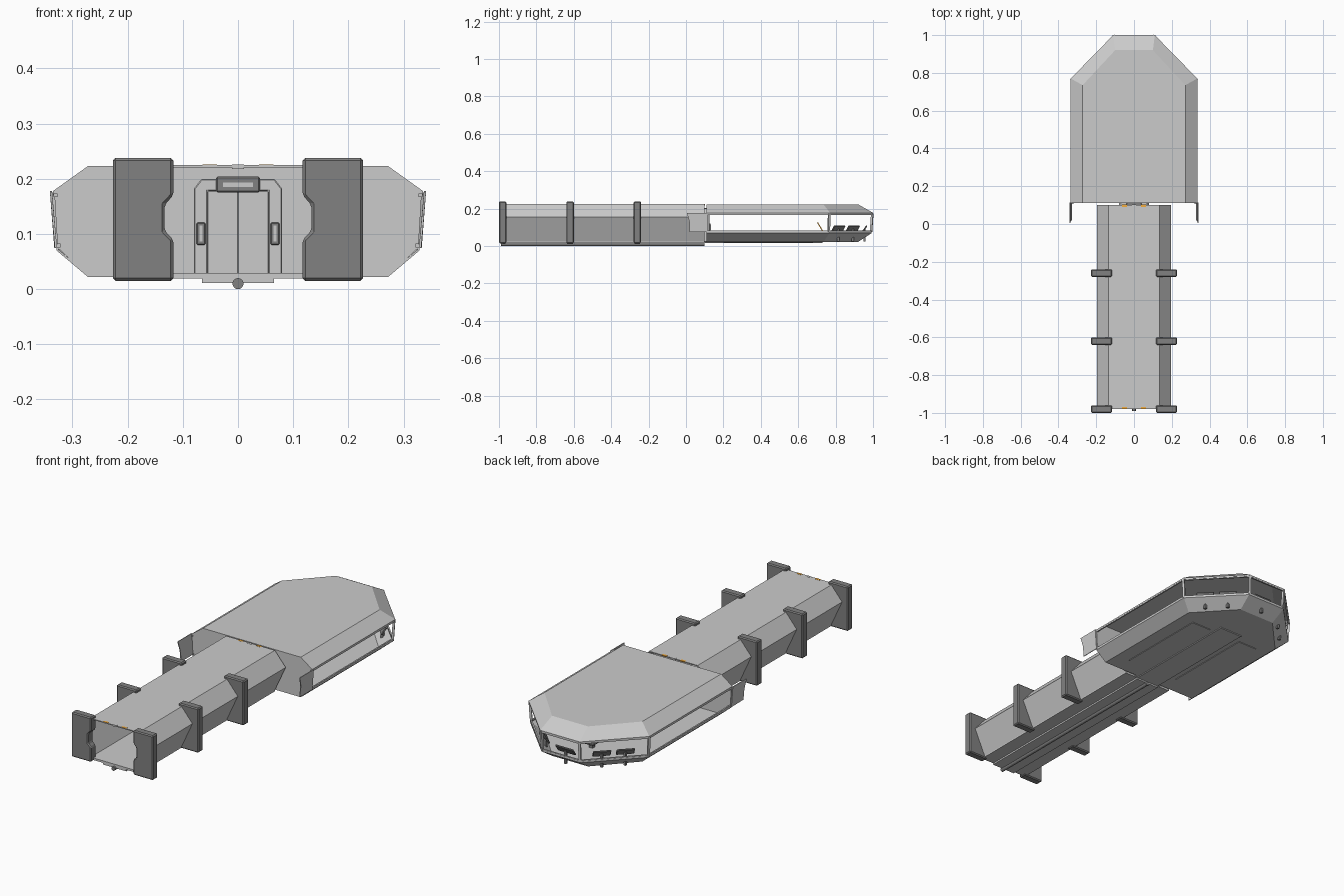
import bpy, bmesh, math
from mathutils import Vector, Matrix

if "Cube" in bpy.data.objects:
    bpy.data.objects.remove(bpy.data.objects["Cube"])


def material(name, rgb):
    m = bpy.data.materials.new(name)
    m.diffuse_color = (*rgb, 1)
    m.use_nodes = True
    m.node_tree.nodes["Principled BSDF"].inputs["Base Color"].default_value = m.diffuse_color
    return m


DARK = material("dark_grey", (0.22, 0.22, 0.22))
LIGHT = material("light_grey", (0.8, 0.8, 0.8))
ORANGE = material("orange", (0.9, 0.42, 0.05))


def finish(name, bm, mat=None, bevel=0, shell=0):
    bmesh.ops.recalc_face_normals(bm, faces=bm.faces)
    me = bpy.data.meshes.new(name)
    bm.to_mesh(me)
    bm.free()
    ob = bpy.data.objects.new(name, me)
    bpy.context.collection.objects.link(ob)
    if mat:
        me.materials.append(mat)
    if shell:
        mod = ob.modifiers.new("shell", 'SOLIDIFY')
        mod.thickness = shell
        mod.offset = -1
    if bevel:
        mod = ob.modifiers.new("bevel", 'BEVEL')
        mod.width = bevel
        mod.segments = 1
    return ob


def box(name, x, y, z, mat=None, bevel=0):
    """Box from (min, max) ranges."""
    bm = bmesh.new()
    bmesh.ops.create_cube(bm, size=1)
    for v in bm.verts:
        v.co = [r[0] + (c + 0.5) * (r[1] - r[0]) for c, r in zip(v.co, (x, y, z))]
    return finish(name, bm, mat, bevel)


def prism(name, profile, y0, y1, mat=None, bevel=0, caps=True, shell=0):
    """Closed xz profile swept along y."""
    bm = bmesh.new()
    a, b = [[bm.verts.new((x, y, z)) for x, z in profile] for y in (y0, y1)]
    n = len(a)
    for i in range(n):
        j = (i + 1) % n
        bm.faces.new((a[i], a[j], b[j], b[i]))
    if caps:
        bm.faces.new(a)
        bm.faces.new(b)
    return finish(name, bm, mat, bevel, shell)


def mirrored(half):
    return half + [(-x, z) for x, z in reversed(half)]


def bar(name, p, q, w=0.01, mat=None):
    """Square bar between two points."""
    p, q = Vector(p), Vector(q)
    bm = bmesh.new()
    bmesh.ops.create_cube(bm, size=1)
    rot = (q - p).to_track_quat('Z', 'Y').to_matrix().to_4x4()
    bm.transform(Matrix.Translation((p + q) / 2) @ rot
                 @ Matrix.Diagonal((w, w, (q - p).length, 1)))
    return finish(name, bm, mat)


def tray(name, rings):
    """Open-backed hull: flat first ring, then sloping bands. Rings are (half plan, z)."""
    bm = bmesh.new()
    loops = [[bm.verts.new((x, y, z)) for x, y in mirrored(h)] for h, z in rings]
    bm.faces.new(loops[0])
    for a, b in zip(loops, loops[1:]):
        for i in range(len(a) - 1):
            bm.faces.new((a[i], a[i + 1], b[i + 1], b[i]))
    # make the outside face outward so the shell thickens inward
    return finish(name, bm, shell=0.004)


# corridor tube, floor slab and underside rail
prism("corridor_shell", mirrored([(0.135, 0.225), (0.195, 0.155), (0.135, 0.025)]),
      -0.98, 0.10, caps=False, shell=0.005)
box("corridor_floor", (-0.135, 0.135), (-0.98, 0.10), (0.019, 0.026))
box("rail_plate", (-0.065, 0.065), (-0.98, 0.10), (0.011, 0.021))
bm = bmesh.new()
bmesh.ops.create_cone(bm, cap_ends=True, segments=16, radius1=0.01, radius2=0.01, depth=1.09,
                      matrix=Matrix.Translation((0, -0.445, 0.01)) @ Matrix.Rotation(math.pi / 2, 4, 'X'))
finish("rail_pipe", bm, DARK)

# notched buffer posts along both sides
for s in (-1, 1):
    for y in (-1.0, -0.64, -0.28):
        prof = [(0.227, 0.015), (0.227, 0.238), (0.117, 0.238), (0.117, 0.17), (0.133, 0.153),
                (0.133, 0.105), (0.117, 0.09), (0.117, 0.015)]
        prism("buffer_post", [(s * x, z) for x, z in prof], y, y + 0.04, DARK, bevel=0.005)

# ceiling lamps at both corridor ends
for y in (-0.98, 0.09):
    box("ceiling_lamp", (-0.011, 0.011), (y, y + 0.012), (0.218, 0.226), LIGHT)
    for s in (-1, 1):
        box("ceiling_marker", (s * 0.051 - 0.013, s * 0.051 + 0.013), (y, y + 0.012),
            (0.221, 0.226), ORANGE)

# cabin roof and lower hull
flat = [(0.272, 0.11), (0.272, 0.735), (0.1, 0.92)]
wide = [(0.335, 0.11), (0.335, 0.77), (0.11, 1.0)]
sill = [(0.329, 0.11), (0.329, 0.767), (0.108, 0.993)]
tray("cabin_roof", [(flat, 0.223), (wide, 0.178), (wide, 0.17)])
tray("cabin_hull", [(flat, 0.022), (sill, 0.07), (sill, 0.079)])

# rear bulkhead with double door
prism("rear_bulkhead", mirrored([(0.27, 0.222), (0.333, 0.176), (0.327, 0.075), (0.27, 0.022)]),
      0.11, 0.116)
frame = [(0.055, 0.022), (0.055, 0.178), (0.0, 0.178), (0.0, 0.2), (0.066, 0.2),
         (0.08, 0.182), (0.08, 0.022)]
for s in (-1, 1):
    prism("door_frame", [(s * x, z) for x, z in frame], 0.095, 0.126, bevel=0.002)
    box("door_leaf", (min(0, s * 0.055), max(0, s * 0.055)), (0.106, 0.12), (0.024, 0.178),
        LIGHT, 0.001)
    box("door_handle", (s * 0.067 - 0.008, s * 0.067 + 0.008), (0.088, 0.132), (0.08, 0.121),
        DARK, 0.002)
    box("handle_inlay", (s * 0.067 - 0.003, s * 0.067 + 0.003), (0.087, 0.133), (0.086, 0.115), LIGHT)
box("door_header", (-0.04, 0.04), (0.088, 0.132), (0.175, 0.204), DARK, 0.003)
box("header_lamp", (-0.027, 0.027), (0.087, 0.133), (0.185, 0.193), LIGHT)

# nose window frames, with the lower and upper rails
for s in (-1, 1):
    for lo, up in zip(sill[1:], wide[1:]):
        bar("window_post", (s * (lo[0] - 0.004), lo[1] - 0.004, 0.075),
            (s * (up[0] - 0.004), up[1] - 0.004, 0.175), 0.011)
    for ring, z in ((sill, 0.079), (wide, 0.17)):
        for (x0, y0), (x1, y1) in zip(ring, ring[1:]):
            bar("window_rail", (s * (x0 - 0.004), y0 - 0.003, z),
                (s * (x1 - 0.004), y1 - 0.003, z), 0.007)
for ring, z in ((sill, 0.079), (wide, 0.17)):
    bar("window_rail", (-ring[2][0], ring[2][1] - 0.004, z), (ring[2][0], ring[2][1] - 0.004, z), 0.007)

# side shields reaching back past the bulkhead
for s in (-1, 1):
    bm = bmesh.new()
    corners = [(0.329, 0.115, 0.075), (0.337, 0.115, 0.178), (0.337, 0.005, 0.178),
               (0.333, 0.018, 0.13), (0.328, 0.018, 0.075)]
    bm.faces.new([bm.verts.new((s * x, y, z)) for x, y, z in corners])
    finish("side_shield", bm, shell=0.004)

# control screens behind the nose windows
spots = [(0, 0.955, 0, 0.1)]
for s in (-1, 1):
    for t in (0.32, 0.66):
        spots.append((s * (0.335 - 0.225 * t - 0.03), 0.77 + 0.23 * t - 0.03, -s * math.radians(45), 0.085))
for x, y, ang, w in spots:
    bm = bmesh.new()
    bmesh.ops.create_cube(bm, size=1)
    bm.transform(Matrix.Translation((x, y, 0.092)) @ Matrix.Rotation(ang, 4, 'Z')
                 @ Matrix.Rotation(math.radians(-35), 4, 'X') @ Matrix.Diagonal((w, 0.008, 0.042, 1)))
    finish("control_screen", bm, DARK, bevel=0.003)
    bar("screen_stand", (x, y, 0.024), (x, y, 0.09), 0.012, DARK)

# pilot seat
bar("seat_stand", (0, 0.745, 0.024), (0, 0.745, 0.05), 0.02, DARK)
box("seat_base", (-0.03, 0.03), (0.72, 0.78), (0.05, 0.06), DARK, 0.003)
prism("seat_back", [(-0.03, 0.06), (0.03, 0.06), (0.024, 0.125), (-0.024, 0.125)], 0.72, 0.726, ORANGE)
for v in bpy.data.objects["seat_back"].data.vertices:
    v.co.y += 0.02 - (v.co.z - 0.06) * 0.6

# underside panels
box("belly_plate", (-0.065, 0.065), (0.10, 0.73), (0.017, 0.023), None, 0.002)
for s in (-1, 1):
    prof = sorted((s * 0.09, s * 0.2))
    box("belly_panel", prof, (0.2, 0.68), (0.019, 0.023), None, 0.002)
